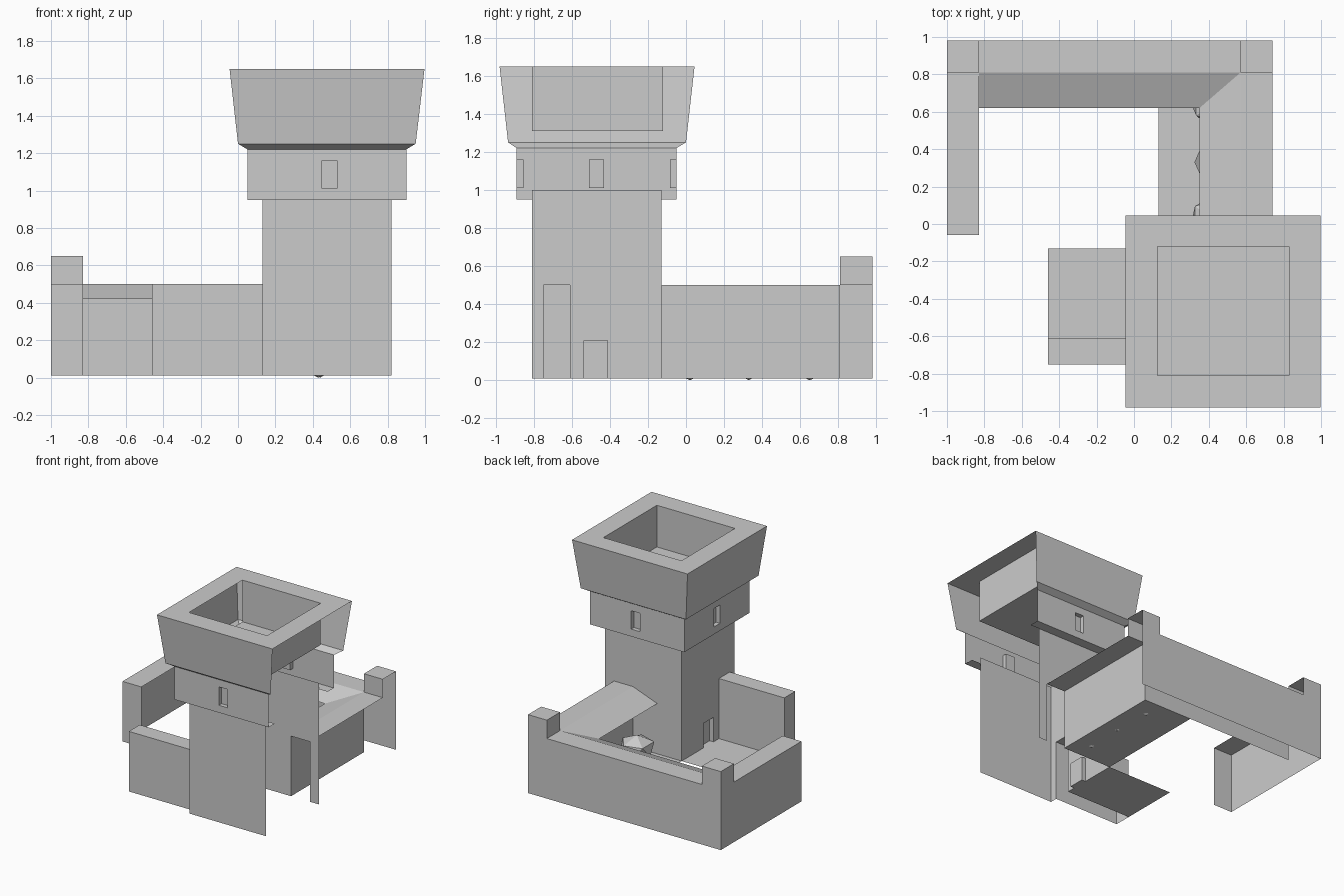
import bpy, bmesh, random
from mathutils import Vector

if "Cube" in bpy.data.objects:
    bpy.data.objects.remove(bpy.data.objects["Cube"])

random.seed(4)
Z0 = 0.01


def finish(bm, name):
    me = bpy.data.meshes.new(name)
    bm.to_mesh(me)
    bm.free()
    ob = bpy.data.objects.new(name, me)
    bpy.context.collection.objects.link(ob)
    return ob


def face(bm, pts, n):
    """Add one flat face turned towards direction n."""
    f = bm.faces.new([bm.verts.new(p) for p in pts])
    f.normal_update()
    if f.normal.dot(Vector(n)) < 0:
        f.normal_flip()


def panel(bm, f, u, v, holes=()):
    """Wall panel f(u, v, depth) with rectangular holes (u0, u1, v0, v1)."""
    n = f(0, 0, 0) - f(0, 0, 1)
    us = sorted({*u, *[x for h in holes for x in h[:2]]})
    vs = sorted({*v, *[x for h in holes for x in h[2:]]})
    for a, b in zip(us, us[1:]):
        for c, d in zip(vs, vs[1:]):
            if any(h[0] <= a and b <= h[1] and h[2] <= c and d <= h[3] for h in holes):
                continue
            face(bm, [f(a, c, 0), f(b, c, 0), f(b, d, 0), f(a, d, 0)], n)


def recess(bm, f, a, b, c, d, depth):
    """Sides and back of a sunken window or door."""
    n = f(0, 0, 0) - f(0, 0, 1)
    face(bm, [f(a, c, depth), f(b, c, depth), f(b, d, depth), f(a, d, depth)], n)
    mid = f((a + b) / 2, (c + d) / 2, depth / 2)
    cs = [(a, c), (b, c), (b, d), (a, d)]
    for p, q in zip(cs, cs[1:] + cs[:1]):
        pts = [f(*p, 0), f(*q, 0), f(*q, depth), f(*p, depth)]
        m = sum(pts, Vector()) / 4
        face(bm, pts, mid - m)


def on_front(y):
    return lambda u, v, d: Vector((u, y + d, v))


def on_back(y):
    return lambda u, v, d: Vector((u, y - d, v))


def on_left(x):
    return lambda u, v, d: Vector((x + d, u, v))


def on_top(z):
    return lambda u, v, d: Vector((u, v, z - d))


def on_bottom(z):
    return lambda u, v, d: Vector((u, v, z + d))


# Tower shaft: open on the +x side, with openings where the walls join
bm = bmesh.new()
door = (-0.54, -0.41, Z0, 0.21)
panel(bm, on_front(-0.81), (0.13, 0.82), (Z0, 1.0))
panel(bm, on_back(-0.13), (0.13, 0.82), (Z0, 1.0), [(0.57, 0.74, Z0, 0.5)])
panel(bm, on_left(0.13), (-0.81, -0.13), (Z0, 1.0), [(-0.75, -0.61, Z0, 0.5), door])
recess(bm, on_left(0.13), *door, 0.035)
finish(bm, "tower_shaft")

# Window storey
bm = bmesh.new()
for f, u, c in ((on_front(-0.89), (0.05, 0.90), 0.49), (on_back(-0.05), (0.05, 0.90), 0.49),
                (on_left(0.05), (-0.89, -0.05), -0.47)):
    win = (c - 0.04, c + 0.04, 1.01, 1.16)
    panel(bm, f, u, (0.95, 1.22), [win])
    recess(bm, f, *win, 0.035)
panel(bm, on_bottom(0.95), (0.05, 0.90), (-0.89, -0.05), [(0.13, 0.82, -0.81, -0.13),
                                                         (0.82, 0.90, -0.81, -0.13)])
finish(bm, "window_storey")

# Flared parapet with a sunken platform; +x facing sides stay open
bm = bmesh.new()
rings = [(0.05, 0.90, -0.89, -0.05, 1.22), (0.0, 0.95, -0.935, 0.0, 1.25),
         (-0.045, 0.997, -0.98, 0.045, 1.65), (0.125, 0.83, -0.81, -0.12, 1.65),
         (0.125, 0.83, -0.81, -0.12, 1.31)]


def corners(r):
    x0, x1, y0, y1, z = r
    return [Vector(p) for p in ((x0, y0, z), (x1, y0, z), (x1, y1, z), (x0, y1, z))]


side_dirs = [Vector((0, -1, 0)), Vector((1, 0, 0)), Vector((0, 1, 0)), Vector((-1, 0, 0))]
for i, (r, s) in enumerate(zip(rings, rings[1:])):
    A, B = corners(r), corners(s)
    for k in range(4):
        if (i < 2 and k == 1) or (i == 3 and k == 3):
            continue
        n = Vector((0, 0, 1)) if i == 2 else (-side_dirs[k] if i == 3 else side_dirs[k])
        j = (k + 1) % 4
        face(bm, [A[k], A[j], B[j], B[k]], n)
face(bm, corners(rings[-1]), (0, 0, 1))
finish(bm, "parapet")

# Front wall
bm = bmesh.new()
panel(bm, on_front(-0.75), (-0.46, 0.13), (Z0, 0.5))
panel(bm, on_back(-0.61), (-0.46, 0.13), (Z0, 0.5))
panel(bm, on_left(-0.46), (-0.75, -0.61), (Z0, 0.5))
panel(bm, on_top(0.5), (-0.46, 0.13), (-0.75, -0.61))
finish(bm, "front_wall")

# Left, back and right courtyard walls
bm = bmesh.new()
panel(bm, on_left(-1), (-0.06, 0.98), (Z0, 0.5))
panel(bm, on_front(-0.06), (-1, -0.83), (Z0, 0.5))
panel(bm, on_top(0.5), (-1, -0.83), (-0.06, 0.81))
panel(bm, on_back(0.98), (-1, 0.74), (Z0, 0.5))
panel(bm, on_front(0.81), (-0.83, 0.57), (Z0, 0.5))
panel(bm, on_top(0.5), (-0.83, 0.57), (0.81, 0.98))
panel(bm, on_left(0.57), (-0.13, 0.81), (Z0, 0.5))
panel(bm, on_top(0.5), (0.57, 0.74), (-0.13, 0.81))
finish(bm, "courtyard_walls")

# Corner posts
for name, x in (("left_post", -1.0), ("right_post", 0.57)):
    bm = bmesh.new()
    panel(bm, on_front(0.81), (x, x + 0.17), (0.5, 0.65))
    panel(bm, on_back(0.98), (x, x + 0.17), (0.5, 0.65))
    panel(bm, on_left(x), (0.81, 0.98), (0.5, 0.65))
    panel(bm, on_top(0.65), (x, x + 0.17), (0.81, 0.98))
    finish(bm, name)

# Lean-to roof along the back and right walls
bm = bmesh.new()
inner, outer = (0.35, 0.62, 0.42), (0.57, 0.81, 0.5)
face(bm, [(-0.83, 0.62, 0.42), inner, outer, (-0.83, 0.81, 0.5)], (0, 0, 1))
face(bm, [(0.35, -0.13, 0.42), inner, outer, (0.57, -0.13, 0.5)], (0, 0, 1))
finish(bm, "lean_to_roof")

# Floors
for name, u, v in (("shed_floor", (0.13, 0.57), (-0.13, 0.81)),
                   ("yard_floor", (-0.46, 0.13), (-0.61, -0.13))):
    bm = bmesh.new()
    panel(bm, on_top(Z0), u, v)
    finish(bm, name)

# Low faceted heaps under the lean-to
for i, (x, y, r) in enumerate(((0.43, 0.02, 0.14), (0.44, 0.33, 0.125), (0.43, 0.65, 0.14))):
    bm = bmesh.new()
    bmesh.ops.create_icosphere(bm, subdivisions=1, radius=1)
    for v in bm.verts:
        k = random.uniform(0.95, 1.05)
        v.co = Vector((x + v.co.x * r * k, y + v.co.y * r * k, 0.1 + v.co.z * 0.1))
    finish(bm, f"heap_{i + 1}")
